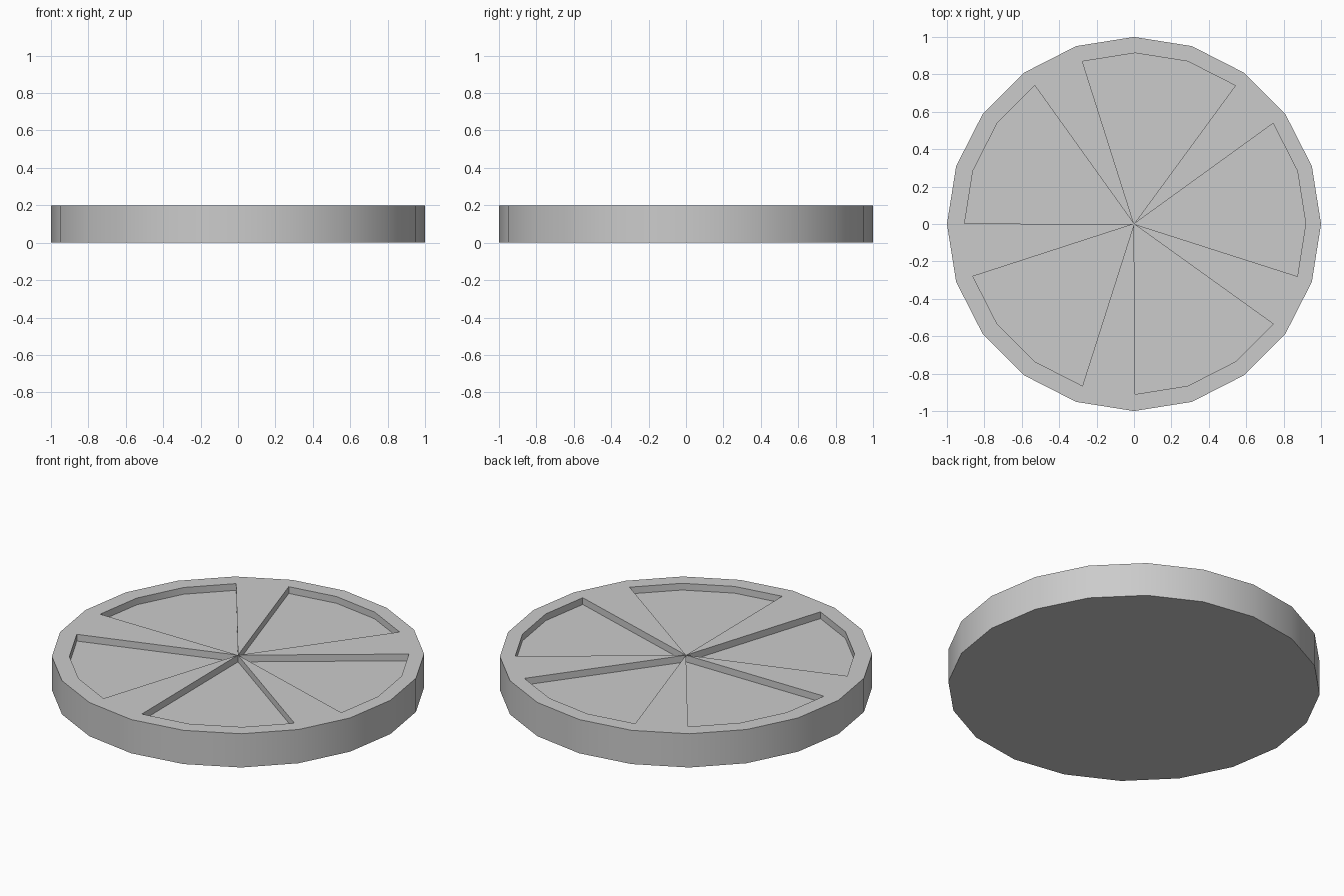
import bpy, bmesh
from math import sin, cos, pi

if "Cube" in bpy.data.objects:
    bpy.data.objects.remove(bpy.data.objects["Cube"])

N = 20            # sides of the disc
TOP, FLOOR = 0.2, 0.16
INNER = 0.912     # outer radius of the wedge recesses

bm = bmesh.new()

def ring(r, z, cx=0.0, cy=0.0):
    return [bm.verts.new((cx + r * cos(2 * pi * k / N), cy + r * sin(2 * pi * k / N), z))
            for k in range(N)]

bottom = ring(1, 0)
rim = ring(1, TOP)
lip = ring(INNER, TOP, 0.006, 0.002)
floor = ring(INNER, FLOOR, 0.006, 0.002)
hub_top = bm.verts.new((0, 0, TOP))
hub_low = bm.verts.new((0, 0, FLOOR))

# underside
bm.faces.new(bottom[::-1])

for k in range(N):
    j = (k + 1) % N
    # outer wall and flat border
    bm.faces.new((bottom[k], bottom[j], rim[j], rim[k]))
    bm.faces.new((rim[k], rim[j], lip[j], lip[k]))
    if k % 4 == 2:
        # raised rib and its two side walls
        bm.faces.new((hub_top, lip[k], lip[j]))
        bm.faces.new((hub_top, hub_low, floor[k], lip[k]))
        bm.faces.new((hub_low, hub_top, lip[j], floor[j]))
    else:
        # recess end wall
        bm.faces.new((lip[k], lip[j], floor[j], floor[k]))

# recess floors
for s in range(3, N, 4):
    bm.faces.new([hub_low] + [floor[(s + i) % N] for i in range(4)])

mesh = bpy.data.meshes.new("slotted_disc")
bm.to_mesh(mesh)
bm.free()
disc = bpy.data.objects.new("slotted_disc", mesh)
bpy.context.collection.objects.link(disc)
bpy.context.view_layer.objects.active = disc
disc.select_set(True)
bpy.ops.object.shade_smooth_by_angle()
